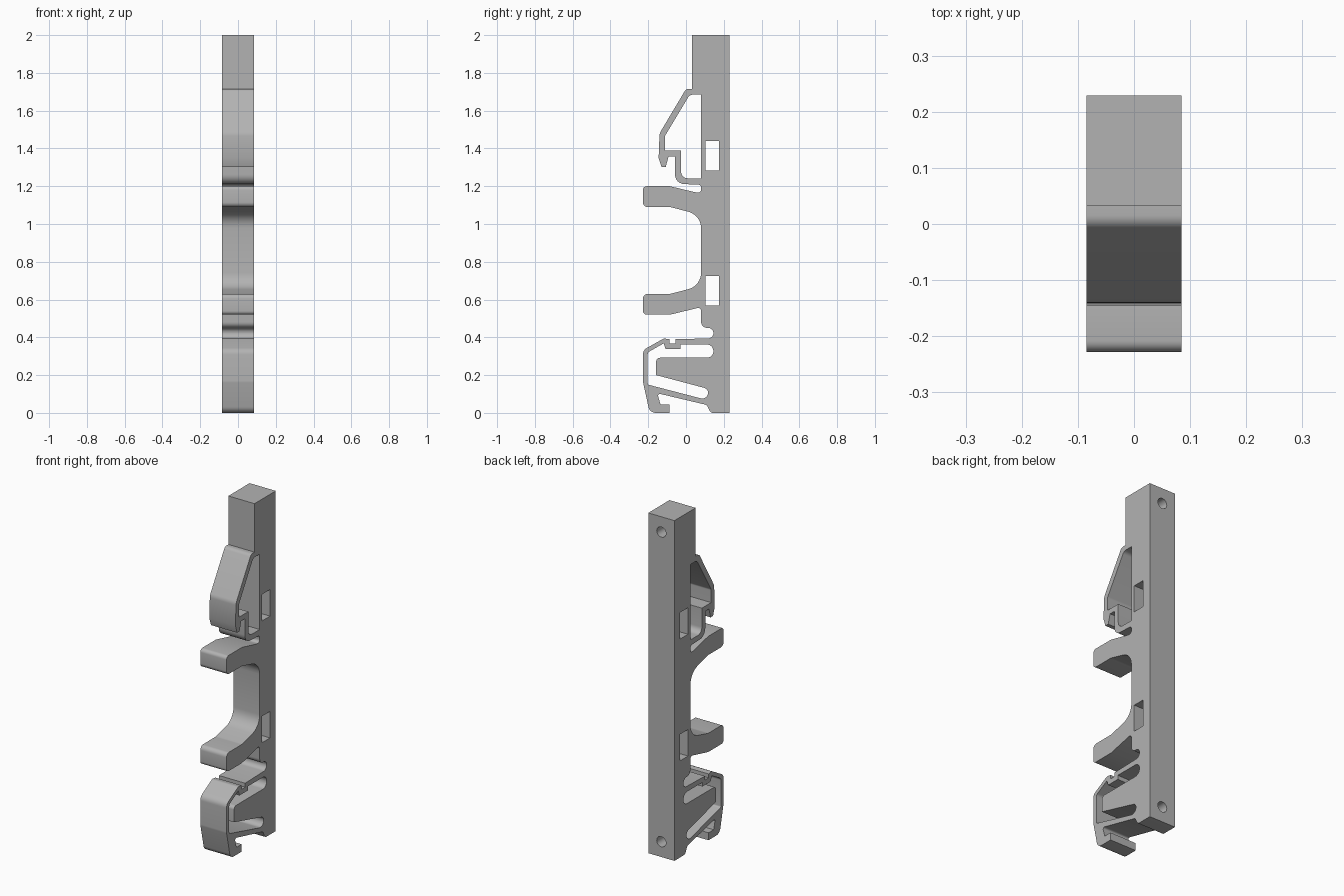
import bpy
import bmesh
import math
from mathutils import Vector

HALF_WIDTH = 0.085
BACK = 0.229
ARM_CENTRE = 0.86

default_cube = bpy.data.objects.get("Cube")
if default_cube:
    bpy.data.objects.remove(default_cube, do_unlink=True)

grey = bpy.data.materials.new("plain grey")
grey.use_nodes = True
colour = (0.45, 0.45, 0.45, 1)
grey.diffuse_color = colour
grey.node_tree.nodes["Principled BSDF"].inputs["Base Color"].default_value = colour


def rounded(corners, steps=6):
    """Turn (y, z, optional radius) corners into a loop with filleted corners."""
    loop = []
    for i, (y, z, *radius) in enumerate(corners):
        point = Vector((y, z))
        if not radius:
            loop.append(point)
            continue
        before = Vector(corners[i - 1][:2]) - point
        after = Vector(corners[(i + 1) % len(corners)][:2]) - point
        half = before.angle(after) / 2
        # Keep the fillet inside the two neighbouring edges
        reach = min(radius[0] / math.tan(half), before.length * 0.49, after.length * 0.49)
        size = reach * math.tan(half)
        centre = point + (before.normalized() + after.normalized()).normalized() * size / math.sin(half)
        start = point + before.normalized() * reach - centre
        end = point + after.normalized() * reach - centre
        sweep = start.angle_signed(end)
        for k in range(steps + 1):
            t = sweep * k / steps
            loop.append(centre + Vector((
                start.x * math.cos(t) + start.y * math.sin(t),
                start.y * math.cos(t) - start.x * math.sin(t))))
    return loop


def rectangle(y0, y1, z0, z1):
    return [(y0, z0), (y1, z0), (y1, z1), (y0, z1)]


def extrude_profile(name, outline, openings):
    """Fill a side profile with openings and extrude it across the width."""
    bm = bmesh.new()
    for corners in [outline] + openings:
        verts = [bm.verts.new((-HALF_WIDTH, p.x, p.y)) for p in rounded(corners)]
        for a, b in zip(verts, verts[1:] + verts[:1]):
            bm.edges.new((a, b))
    bmesh.ops.triangle_fill(bm, use_beauty=True, edges=bm.edges[:], normal=(1, 0, 0))
    result = bmesh.ops.extrude_face_region(bm, geom=bm.faces[:], use_keep_orig=True)
    moved = [v for v in result["geom"] if isinstance(v, bmesh.types.BMVert)]
    bmesh.ops.translate(bm, verts=moved, vec=(HALF_WIDTH * 2, 0, 0))
    bmesh.ops.recalc_face_normals(bm, faces=bm.faces[:])
    mesh = bpy.data.meshes.new(name)
    bm.to_mesh(mesh)
    bm.free()
    mesh.materials.append(grey)
    obj = bpy.data.objects.new(name, mesh)
    bpy.context.collection.objects.link(obj)
    return obj


# Spine top, then down the outside of the upper clip and its hook
spine_top = [(BACK, 0), (BACK, 2), (0.032, 2), (0.032, 1.715)]
upper_clip = [
    (0.0, 1.715, 0.05), (-0.14, 1.48, 0.05), (-0.145, 1.35), (-0.13, 1.303),
    (-0.107, 1.303), (-0.092, 1.358), (-0.058, 1.358), (-0.058, 1.213, 0.05),
]
relief_above_arm = [(0.08, 1.208, 0.015), (0.08, 1.163, 0.025)]

# One arm, mirrored for the other
arm = [
    (0.04, 1.17), (-0.085, 1.2), (-0.228, 1.2, 0.02), (-0.228, 1.09, 0.025),
    (-0.085, 1.09, 0.05), (0.08, 1.048, 0.09),
]
mirrored_arm = [(y, 2 * ARM_CENTRE - z, *r) for y, z, *r in reversed(arm)]
relief_below_arm = [
    (0.08, 0.56, 0.025), (0.08, 0.45, 0.035), (0.145, 0.45, 0.03), (0.145, 0.395, 0.03),
]

# Lower clip: notched top, bowed front, hooked foot
lower_clip = [
    (-0.055, 0.39), (-0.055, 0.367), (-0.088, 0.367), (-0.088, 0.39),
    (-0.118, 0.394, 0.02), (-0.228, 0.332, 0.04), (-0.228, 0.165, 0.05),
    (-0.192, 0.0, 0.04), (-0.088, 0), (-0.088, 0.044), (-0.135, 0.044),
    (-0.152, 0.104, 0.01), (0.11, 0.042, 0.02), (0.13, 0.0, 0.02),
]
outline = (spine_top + upper_clip + relief_above_arm + arm
           + mirrored_arm + relief_below_arm + lower_clip)

upper_opening = [
    (0.08, 1.685), (0.02, 1.685, 0.03), (-0.112, 1.465, 0.02), (-0.112, 1.388),
    (-0.026, 1.388), (-0.026, 1.242, 0.035), (0.08, 1.242),
]
lower_opening = [
    (0.145, 0.362, 0.035), (0.145, 0.292, 0.035), (-0.158, 0.292, 0.02),
    (-0.158, 0.2), (0.125, 0.125, 0.03), (0.105, 0.07, 0.03),
    (-0.203, 0.15, 0.01), (-0.203, 0.32, 0.02), (-0.118, 0.368),
    (-0.108, 0.338), (-0.03, 0.338), (-0.03, 0.362),
]
windows = [rectangle(0.103, 0.176, z, z + 0.156) for z in (0.568, 1.284)]

body = extrude_profile("clip_bracket", outline, [upper_opening, lower_opening] + windows)

# Blind screw holes in the back
for z in (0.09, 1.91):
    bpy.ops.mesh.primitive_cylinder_add(
        vertices=32, radius=0.03, depth=0.16, location=(0, BACK, z), rotation=(math.pi / 2, 0, 0))
    cutter = bpy.context.object
    cutter.name = "screw_hole_cutter"
    cutter.hide_render = True
    cutter.data.materials.append(grey)
    cut = body.modifiers.new("screw hole", "BOOLEAN")
    cut.operation = "DIFFERENCE"
    cut.solver = "EXACT"
    cut.object = cutter
    bpy.context.view_layer.objects.active = body
    bpy.ops.object.modifier_apply(modifier=cut.name)
    bpy.data.objects.remove(cutter, do_unlink=True)

bpy.ops.object.select_all(action="DESELECT")
body.select_set(True)
bpy.context.view_layer.objects.active = body
bpy.ops.object.shade_smooth_by_angle(angle=math.radians(25))
